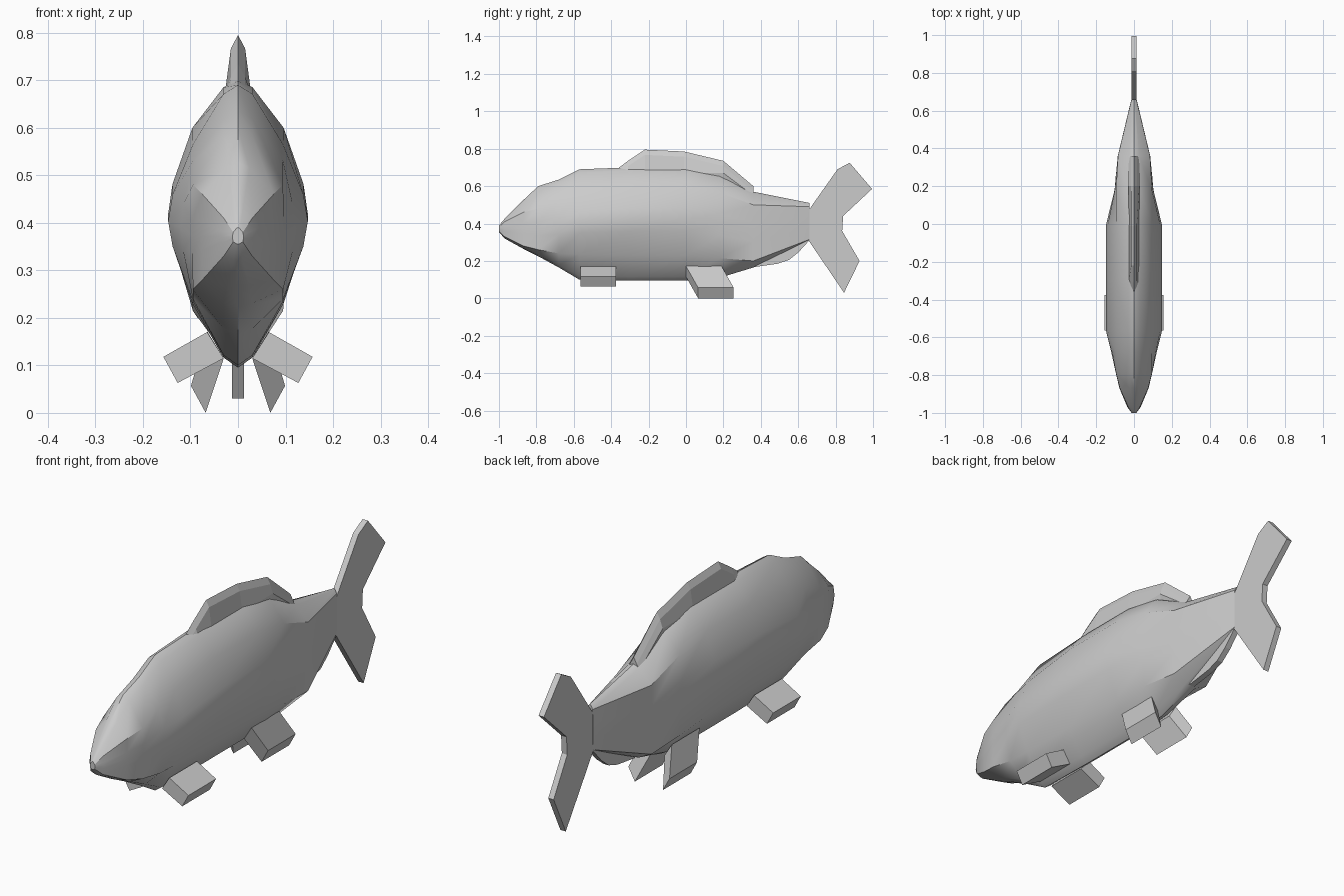
import bpy, bmesh

if "Cube" in bpy.data.objects:
    bpy.data.objects.remove(bpy.data.objects["Cube"])


def make(name, verts, faces, smooth=None):
    me = bpy.data.meshes.new(name)
    me.from_pydata(verts, [], faces)
    bm = bmesh.new()
    bm.from_mesh(me)
    bmesh.ops.recalc_face_normals(bm, faces=bm.faces)
    bm.to_mesh(me)
    bm.free()
    ob = bpy.data.objects.new(name, me)
    bpy.context.collection.objects.link(ob)
    if smooth:
        bpy.ops.object.select_all(action='DESELECT')
        ob.select_set(True)
        bpy.context.view_layer.objects.active = ob
        bpy.ops.object.shade_smooth_by_angle(angle=smooth)
    return ob


def loft(name, rings, smooth=None):
    """Skin closed rings of equal length and cap both ends."""
    n = len(rings[0])
    verts = [p for r in rings for p in r]
    faces = [(i * n + j, i * n + (j + 1) % n, (i + 1) * n + (j + 1) % n, (i + 1) * n + j)
             for i in range(len(rings) - 1) for j in range(n)]
    faces += [tuple(range(n)), tuple(range(len(verts) - n, len(verts)))]
    return make(name, verts, faces, smooth)


def plate(name, outline, half):
    """Flat fin in the yz plane."""
    return loft(name, [[(x, y, z) for y, z in outline] for x in (-half, half)])


# Body: y, belly, lower edge, shoulder, back, edge half-width, bulge half-width
stations = [
    (-1.0, .355, .36, .38, .39, .010, .012),
    (-.97, .32, .33, .41, .425, .030, .035),
    (-.87, .265, .28, .46, .525, .075, .077),
    (-.79, .225, .26, .48, .60, .095, .096),
    (-.68, .165, .24, .53, .635, .095, .120),
    (-.57, .10, .235, .565, .69, .095, .147),
    (-.30, .095, .23, .60, .70, .096, .147),
    (0.0, .095, .23, .60, .70, .096, .147),
    (.18, .11, .215, .565, .665, .095, .103),
    (.36, .165, .20, .50, .57, .085, .086),
    (.66, .31, .315, .49, .51, .013, .014),
]
rings = []
for y, bot, low, sh, top, xs, xm in stations:
    span, mid = sh - low, xs + (xm - xs) * .82
    half = [(.32 * xs, bot + (low - bot) * .16), (xs, low), (mid, low + span * .35),
            (xm, low + span * .51), (mid, low + span * .68), (xs, sh),
            (.32 * xs, top - (top - sh) * .15)]
    rings.append([(0, y, bot)] + [(x, y, z) for x, z in half] + [(0, y, top)]
                 + [(-x, y, z) for x, z in reversed(half)])
loft("body", rings, .5)

# Dorsal fin with a bevelled crest
crest = [(-.37, .69), (-.31, .735), (-.22, .795), (-.01, .785), (.20, .735), (.36, .60)]
loft("dorsal_fin", [[(-.028, y, min(.67, z - .05)), (-.015, y, z - .028), (0, y, z),
                     (.015, y, z - .028), (.028, y, min(.67, z - .05)), (0, y, .50)]
                    for y, z in crest])

# Tail and anal fins
plate("tail_fin", [(.62, .46), (.655, .47), (.81, .69), (.875, .725), (.995, .585), (.84, .44),
                   (.835, .36), (.928, .20), (.845, .03), (.655, .31), (.62, .34)], .013)
plate("anal_fin", [(.36, .22), (.37, .168), (.49, .185), (.55, .205), (.60, .245),
                   (.655, .305), (.63, .33)], .013)

# Paired fins: cross-section in xz (two root points, two tip points), tip swept back
for side, s in (("right", 1), ("left", -1)):
    for name, y0, length, sweep, sec in (
            ("pectoral_fin", -.565, .19, 0, [(.03, .115), (.065, .17), (.157, .118), (.127, .063)]),
            ("pelvic_fin", 0, .19, .065, [(.03, .115), (.065, .172), (.099, .057), (.068, 0)])):
        loft(f"{name}_{side}", [[(s * x, y0 + dy + (sweep if i > 1 else 0), z)
                                 for i, (x, z) in enumerate(sec)] for dy in (0, length)])
